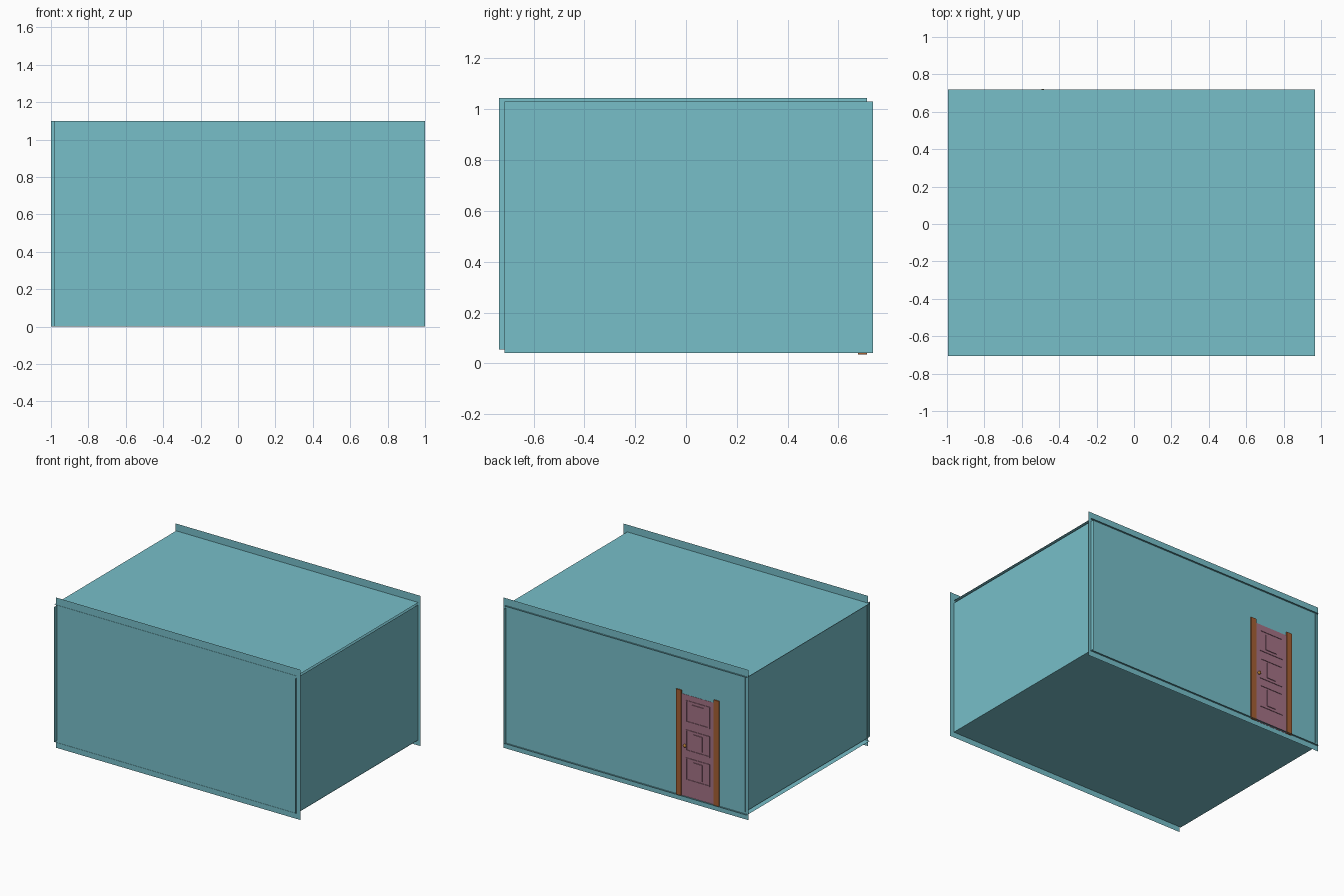
import bpy, bmesh
from mathutils import Vector

if "Cube" in bpy.data.objects:
    bpy.data.objects.remove(bpy.data.objects["Cube"])


def lin(c):
    c /= 255
    return c / 12.92 if c < 0.04 else ((c + 0.055) / 1.055) ** 2.4


def material(name, r, g, b):
    m = bpy.data.materials.new(name)
    m.diffuse_color = (lin(r), lin(g), lin(b), 1)
    m.use_nodes = True
    m.node_tree.nodes["Principled BSDF"].inputs["Base Color"].default_value = m.diffuse_color
    return m


TEAL = material("teal_paint", 119, 191, 201)
PINK = material("door_paint", 164, 115, 134)
WOOD = material("frame_wood", 166, 96, 51)
BRASS = material("knob_brass", 175, 120, 50)


def finish(bm, name, mat):
    me = bpy.data.meshes.new(name)
    bm.to_mesh(me)
    bm.free()
    me.materials.append(mat)
    ob = bpy.data.objects.new(name, me)
    bpy.context.collection.objects.link(ob)
    return ob


def sheet(name, origin, u, v):
    """Single flat rectangle from a corner and two edge vectors."""
    bm = bmesh.new()
    o, u, v = Vector(origin), Vector(u), Vector(v)
    bm.faces.new([bm.verts.new(p) for p in (o, o + u, o + u + v, o + v)])
    return finish(bm, name, TEAL)


def add_box(bm, x, y, z):
    verts = bmesh.ops.create_cube(bm, size=1)["verts"]
    for v in verts:
        v.co = [lo + (c + 0.5) * (hi - lo) for c, (lo, hi) in zip(v.co, (x, y, z))]


def box(name, x, y, z, mat):
    bm = bmesh.new()
    add_box(bm, x, y, z)
    return finish(bm, name, mat)


# Room shell: thin sheets that slightly overshoot each other
BACK = 0.705
sheet("front_wall", (-0.984, -0.703, 0), (1.984, 0, 0), (0, 0, 1.1))
sheet("back_wall", (0.984, BACK, 0), (-1.984, 0, 0), (0, 0, 1.1))
sheet("right_wall", (0.965, -0.715, 0.04), (0, 1.45, 0), (0, 0, 0.99))
sheet("left_wall", (-0.975, 0.712, 0.055), (0, -1.447, 0), (0, 0, 0.99))
sheet("ceiling", (-0.995, -0.705, 1.047), (1.963, 0, 0), (0, 1.423, 0))
sheet("floor", (-0.995, 0.718, 0.04), (1.963, 0, 0), (0, -1.423, 0))

# Door frame: two posts and a lintel tucked behind the wall
CX, MID = -0.592, 0.695
for side, name in ((-1, "left_post"), (1, "right_post")):
    xs = sorted((CX + side * 0.132, CX + side * 0.175))
    box(name, xs, (MID - 0.018, MID + 0.018), (0.035, 0.81), WOOD)
box("lintel", (CX - 0.132, CX + 0.132), (MID - 0.018, BACK - 0.001), (0.785, 0.81), WOOD)

# Door leaf
box("door_leaf", (CX - 0.132, CX + 0.132), (MID - 0.0115, MID + 0.0115), (0.035, 0.785), PINK)

# Three panels per side: raised moulding around a raised centre
PANELS = ((0.585, 0.745, 0.046), (0.375, 0.53, 0.036), (0.16, 0.325, 0.036))
for s, label in ((1, "outer"), (-1, "inner")):
    bm = bmesh.new()
    w, t = 0.097, 0.008
    ys = sorted((MID + s * 0.0105, MID + s * 0.0155))
    yc = sorted((MID + s * 0.0105, MID + s * 0.0165))
    for z0, z1, half in PANELS:
        for e in (-1, 1):
            add_box(bm, sorted((CX + e * w, CX + e * (w - t))), ys, (z0, z1))
        for zz in (z0, z1 - t):
            add_box(bm, (CX - w + t, CX + w - t), ys, (zz, zz + t))
        add_box(bm, (CX - half, CX + half), yc, (z0 + 0.022, z1 - 0.022))
    finish(bm, label + "_door_panels", PINK)

    # Door knob
    bm = bmesh.new()
    bmesh.ops.create_uvsphere(bm, u_segments=16, v_segments=10, radius=0.012)
    for v in bm.verts:
        v.co = v.co + Vector((-0.488, MID + s * 0.015, 0.41))
    for f in bm.faces:
        f.smooth = True
    finish(bm, label + "_knob", BRASS)
